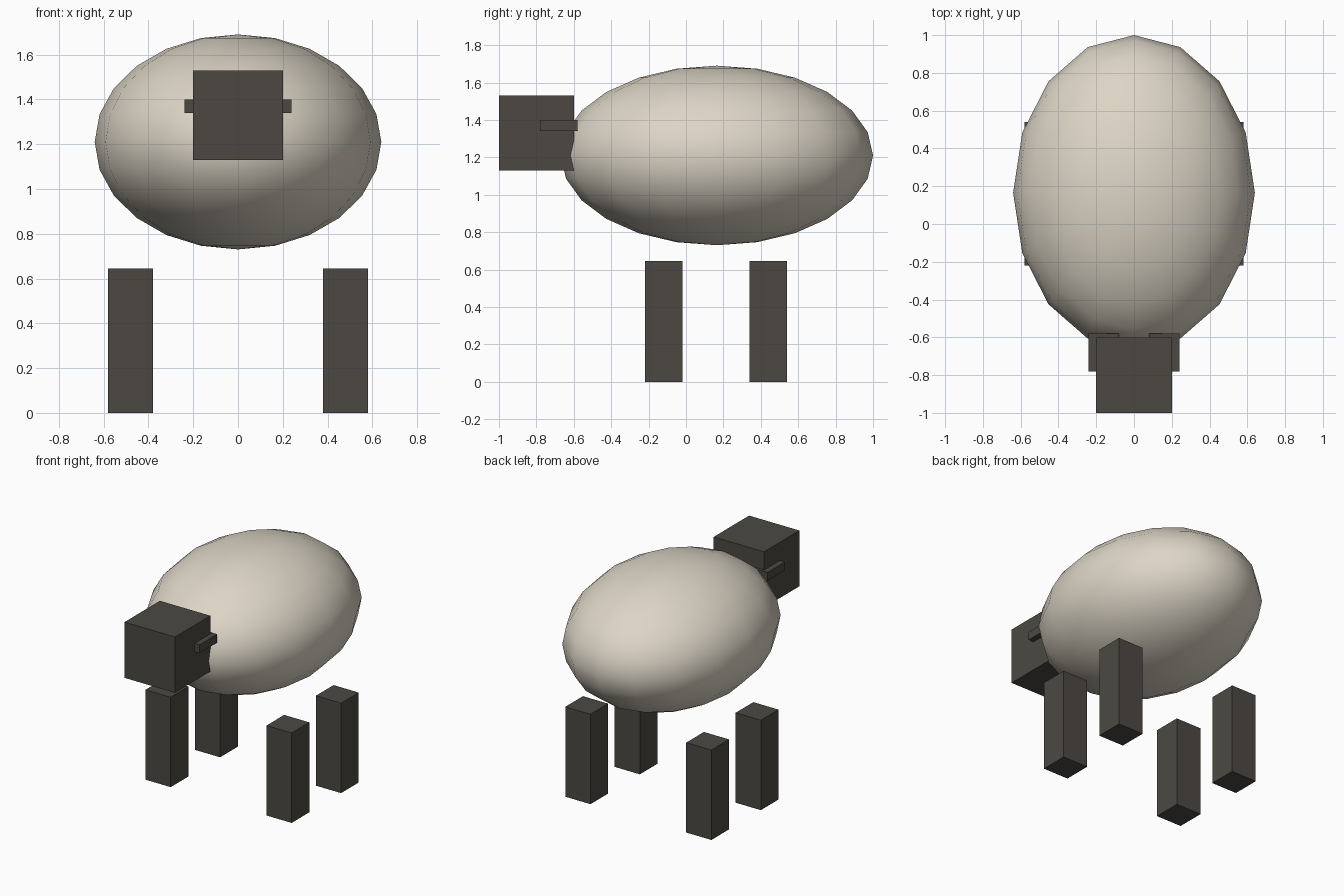
import bpy
import math

if "Cube" in bpy.data.objects:
    bpy.data.objects.remove(bpy.data.objects["Cube"], do_unlink=True)


def material(name, rgb):
    mat = bpy.data.materials.new(name)
    mat.use_nodes = True
    color = (*rgb, 1)
    mat.diffuse_color = color
    mat.node_tree.nodes["Principled BSDF"].inputs["Base Color"].default_value = color
    return mat


wool = material("cream wool", (0.72, 0.665, 0.565))
hide = material("dark hide", (0.072, 0.066, 0.056))


def box(name, center, size):
    bpy.ops.mesh.primitive_cube_add(size=1, location=center)
    obj = bpy.context.object
    obj.name = name
    obj.scale = size
    bpy.ops.object.transform_apply(location=False, rotation=False, scale=True)
    obj.data.materials.append(hide)
    return obj


# Woolly body: smooth ellipsoid
bpy.ops.mesh.primitive_uv_sphere_add(segments=16, ring_count=12, radius=1,
                                     location=(0, 0.165, 1.21))
body = bpy.context.object
body.name = "body"
body.scale = (0.64, 0.835, 0.48)
bpy.ops.object.transform_apply(location=False, rotation=False, scale=True)
body.data.materials.append(wool)
bpy.ops.object.shade_smooth_by_angle(angle=math.radians(60))

# Head
box("head", (0, -0.8, 1.33), (0.4, 0.4, 0.4))

# Ears and legs on both sides
for side, x in (("left", 1), ("right", -1)):
    box(side + "_ear", (x * 0.16, -0.68, 1.37), (0.16, 0.2, 0.06))
    for end, y in (("front", -0.12), ("back", 0.44)):
        box(f"{end}_{side}_leg", (x * 0.48, y, 0.3225), (0.2, 0.2, 0.645))
